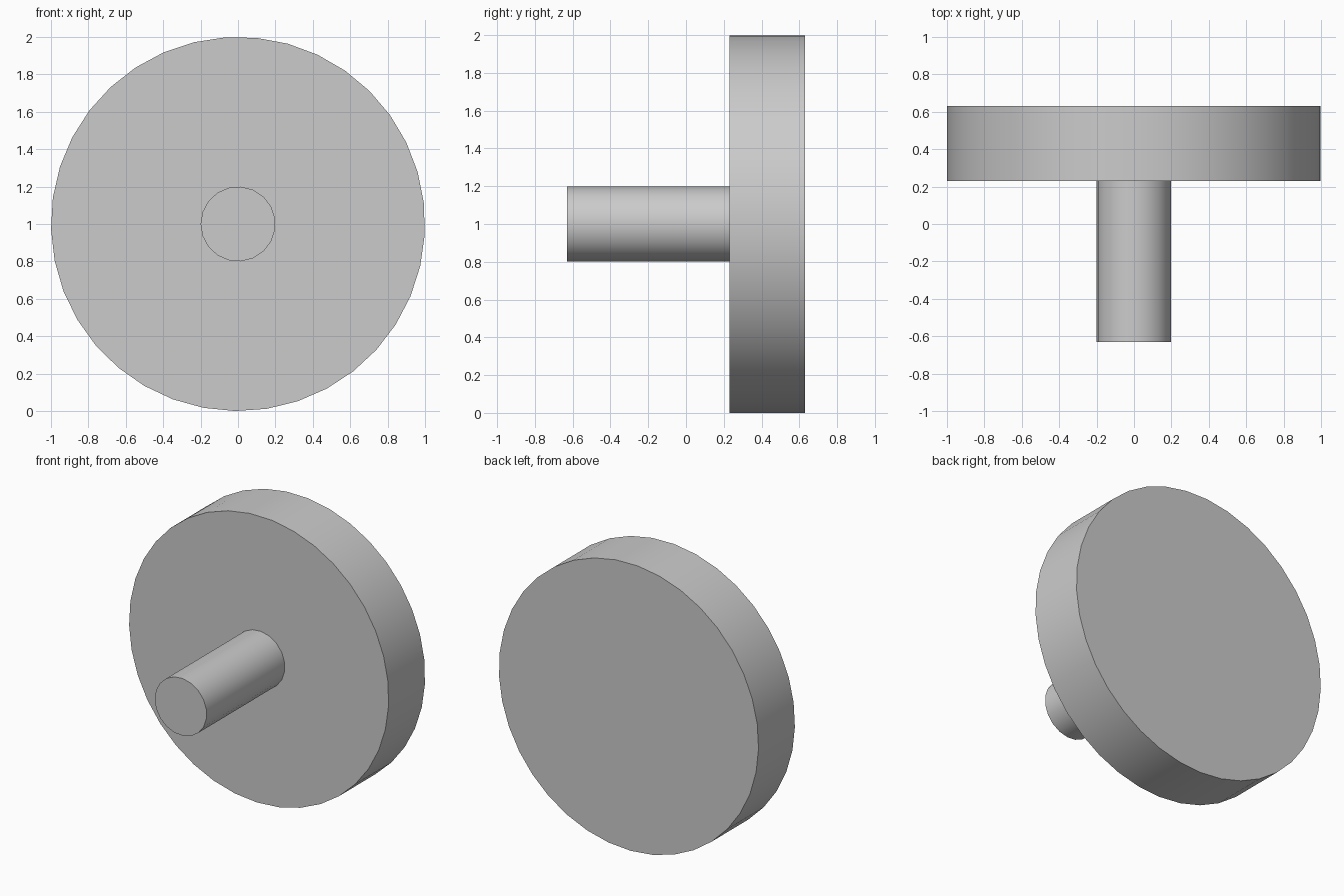
import bpy
from math import radians, pi

cube = bpy.data.objects.get("Cube")
if cube:
    bpy.data.objects.remove(cube, do_unlink=True)

grey = bpy.data.materials.new("light_grey")
grey.use_nodes = True
colour = (0.6, 0.6, 0.6, 1)
grey.diffuse_color = colour
grey.node_tree.nodes["Principled BSDF"].inputs["Base Color"].default_value = colour

CENTRE_Z = 1.0


def rod(name, radius, y_front, y_back, sides, spin):
    """Cylinder lying along y, with its first corner `spin` degrees above +x."""
    bpy.ops.mesh.primitive_cylinder_add(
        vertices=sides, radius=radius, depth=y_back - y_front,
        location=(0, (y_front + y_back) / 2, CENTRE_Z),
        rotation=(pi / 2, 0, 0))
    obj = bpy.context.object
    obj.name = name
    # The primitive starts its first corner a quarter turn from +x
    obj.rotation_euler = (pi / 2, pi / 2 - radians(spin), 0)
    bpy.ops.object.transform_apply(location=False, rotation=True, scale=False)
    bpy.ops.object.shade_smooth_by_angle(angle=radians(30))
    obj.data.materials.append(grey)
    return obj


# Wide round head at the back, slim pin pointing forward
rod("disc_head", 1.0, 0.23, 0.63, 37, -3.3)
rod("centre_pin", 0.2, -0.63, 0.23, 19, 180)
